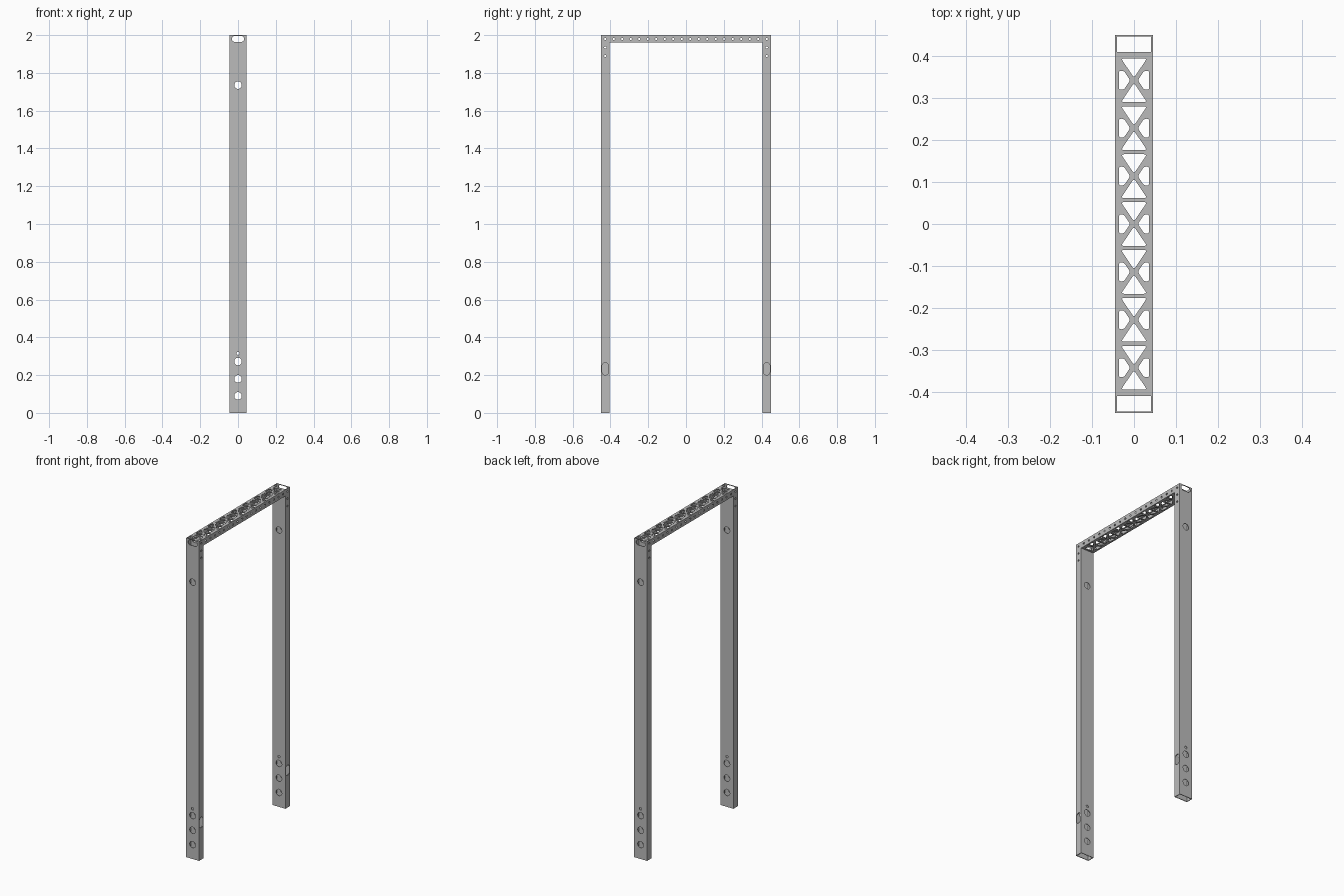
import bpy, bmesh, math
from mathutils import Vector

default = bpy.data.objects.get("Cube")
if default:
    bpy.data.objects.remove(default, do_unlink=True)

# Main sizes
HALF_W = 0.045              # half width of the frame in x
OUT, IN = 0.45, 0.405       # outer and inner face of each post in y
TOP, UNDER = 2.0, 1.96      # top and underside of the beam
WALL = 0.004
PITCH = 0.045               # spacing of the small side holes
MID = 1.98                  # height of the beam's centre line

steel = bpy.data.materials.new("plain grey")
grey = (0.5, 0.5, 0.5, 1)
steel.diffuse_color = grey
steel.use_nodes = True
steel.node_tree.nodes["Principled BSDF"].inputs["Base Color"].default_value = grey


def rect(u0, u1, v0, v1):
    return [(u0, v0), (u1, v0), (u1, v1), (u0, v1)]


def slot(u, v, r, du=0.0, dv=0.0, n=24):
    """Circle, stretched into a slot by du or dv."""
    pts = []
    for i in range(n):
        a = (i + 0.5) * math.tau / n
        c, s = math.cos(a), math.sin(a)
        pts.append((u + r * c + math.copysign(du, c),
                    v + r * s + math.copysign(dv, s)))
    return pts


def rounded(pts, d, steps=4):
    """Polygon with softened corners, each starting d from the corner."""
    pts = [Vector(p) for p in pts]
    out = []
    for i, p in enumerate(pts):
        a = p + (pts[i - 1] - p).normalized() * d
        b = p + (pts[(i + 1) % len(pts)] - p).normalized() * d
        for k in range(steps + 1):
            t = k / steps
            out.append(tuple(a.lerp(p, t).lerp(p.lerp(b, t), t)))
    return out


def prisms(name, axis, shapes, lo, hi):
    """Extrude flat shapes along an axis into one mesh object."""
    place = {"x": lambda u, v, w: (w, u, v),
             "y": lambda u, v, w: (u, w, v),
             "z": lambda u, v, w: (u, v, w)}[axis]
    bm = bmesh.new()
    for shape in shapes:
        a = [bm.verts.new(place(u, v, lo)) for u, v in shape]
        b = [bm.verts.new(place(u, v, hi)) for u, v in shape]
        bm.faces.new(a)
        bm.faces.new(b)
        for i in range(len(a)):
            bm.faces.new((a[i - 1], a[i], b[i], b[i - 1]))
    bmesh.ops.recalc_face_normals(bm, faces=bm.faces)
    mesh = bpy.data.meshes.new(name)
    bm.to_mesh(mesh)
    bm.free()
    obj = bpy.data.objects.new(name, mesh)
    bpy.context.collection.objects.link(obj)
    return obj


def cut(obj, axis, shapes, lo, hi):
    """Cut the shapes out of obj and discard the cutter."""
    cutter = prisms("cutter", axis, shapes, lo, hi)
    cutter.hide_render = True
    mod = obj.modifiers.new("cut", "BOOLEAN")
    mod.operation = "DIFFERENCE"
    mod.solver = "EXACT"
    mod.object = cutter
    bpy.context.view_layer.objects.active = obj
    bpy.ops.object.modifier_apply(modifier=mod.name)
    bpy.data.objects.remove(cutter, do_unlink=True)


# Posts: open rectangular tubes
for side, name in ((-1, "front_post"), (1, "back_post")):
    y0, y1 = sorted((side * IN, side * OUT))
    mid_y = (y0 + y1) / 2
    post = prisms(name, "z", [rect(-HALF_W, HALF_W, y0, y1)], 0, TOP)
    post.data.materials.append(steel)
    cut(post, "z", [rect(-HALF_W + WALL, HALF_W - WALL, y0 + WALL, y1 - WALL)], -1, 3)
    # Cable holes and the slot in line with the beam
    holes = [slot(0, z, 0.02) for z in (0.09, 0.18, 0.272, 1.735)]
    holes += [slot(0, 0.315, 0.008), slot(0, MID, 0.0165, du=0.016)]
    cut(post, "y", holes, y0 - 0.1, y1 + 0.1)
    # Small fixing holes through both sides
    cut(post, "x", [slot(mid_y, MID - i * PITCH, 0.006, n=12) for i in range(3)], -1, 1)
    # Access slot in one side only
    cut(post, "x", [slot(mid_y, 0.233, 0.0165, dv=0.0165)], 0, 1)

# Beam: rectangular tube between the posts
beam = prisms("top_beam", "y", [rect(-HALF_W, HALF_W, UNDER, TOP)], -IN, IN)
beam.data.materials.append(steel)
cut(beam, "y", [rect(-HALF_W + WALL, HALF_W - WALL, UNDER + WALL, TOP - WALL)], -1, 1)
cut(beam, "x", [slot((i - 8.5) * PITCH, MID, 0.006, n=12) for i in range(18)], -1, 1)

# Lattice openings through the top and underside
end_opening = [(-0.031, 0.052), (0.031, 0.052), (0, 0.006)]
side_opening = [(0.036, 0.0225), (0.024, 0.0225), (0.009, 0),
                (0.024, -0.0225), (0.036, -0.0225)]
openings = []
for i in range(-3, 4):
    cy = i * 0.114
    for s in (-1, 1):
        openings.append([(u, cy + s * v) for u, v in rounded(end_opening, 0.007)])
        openings.append([(s * u, cy + v) for u, v in rounded(side_opening, 0.0055)])
cut(beam, "z", openings, 1, 3)
